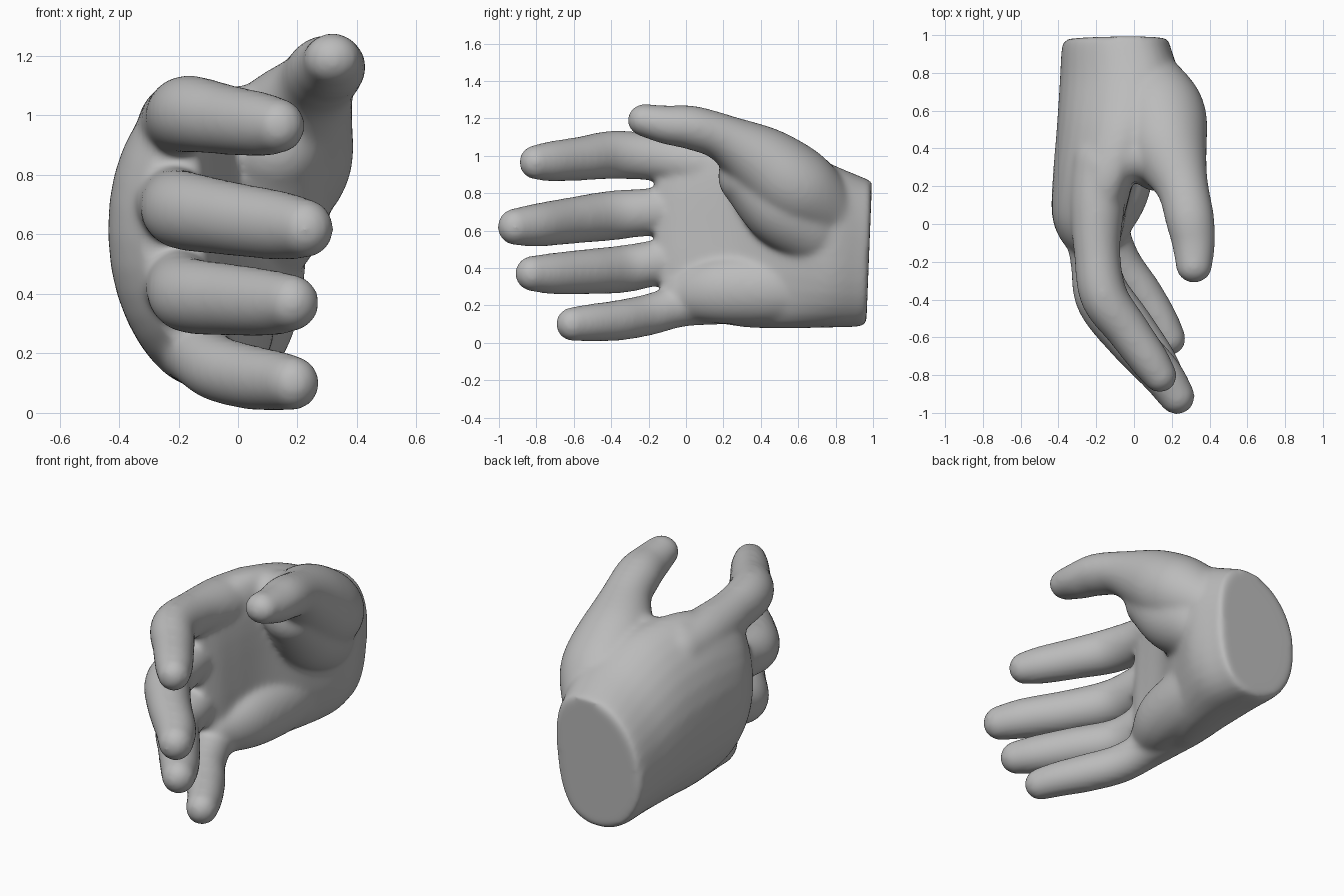
import bpy, bmesh, math
from mathutils import Vector

if "Cube" in bpy.data.objects:
    bpy.data.objects.remove(bpy.data.objects["Cube"])

skin = bpy.data.materials.new("plain grey")
skin.diffuse_color = (0.5, 0.5, 0.5, 1)
skin.use_nodes = True
skin.node_tree.nodes["Principled BSDF"].inputs["Base Color"].default_value = skin.diffuse_color
SIDES = 32


def catmull(rows, steps=8):
    """Smooth interpolation through rows of numbers."""
    rows = [Vector(r) for r in rows]
    out = []
    for i in range(len(rows) - 1):
        a, b, c, d = rows[max(i - 1, 0)], rows[i], rows[i + 1], rows[min(i + 2, len(rows) - 1)]
        for s in range(steps):
            t = s / steps
            out.append(0.5 * (2 * b + (c - a) * t + (2 * a - 5 * b + 4 * c - d) * t * t
                              + (3 * b - a - 3 * c + d) * t ** 3))
    return out + [rows[-1]]


def loft(name, rings):
    """Closed skin over a list of rings."""
    bm = bmesh.new()
    loops = [[bm.verts.new(p) for p in ring] for ring in rings]
    for a, b in zip(loops, loops[1:]):
        for i in range(SIDES):
            j = (i + 1) % SIDES
            bm.faces.new((a[i], a[j], b[j], b[i]))
    bm.faces.new(loops[0])
    bm.faces.new(loops[-1])
    bmesh.ops.recalc_face_normals(bm, faces=bm.faces)
    mesh = bpy.data.meshes.new(name)
    bm.to_mesh(mesh)
    bm.free()
    obj = bpy.data.objects.new(name, mesh)
    bpy.context.collection.objects.link(obj)
    return obj


def limb(name, points, thick=1.0):
    """Round-ended tapered tube through (x, y, z, radius) points."""
    pts = catmull([Vector(p) for p in points])
    path = [(p.xyz, p.w) for p in pts]
    first = (path[0][0] - path[1][0]).normalized()
    last = (path[-1][0] - path[-2][0]).normalized()
    p0, r0 = path[0]
    p1, r1 = path[-1]
    angles = [math.radians(a) for a in (15, 30, 45, 60, 75, 87)]
    head = [(p0 + first * r0 * math.sin(a), r0 * math.cos(a)) for a in reversed(angles)]
    tail = [(p1 + last * r1 * math.sin(a), r1 * math.cos(a)) for a in angles]
    path = head + path + tail
    rings = []
    for i, (p, r) in enumerate(path):
        t = (path[min(i + 1, len(path) - 1)][0] - path[max(i - 1, 0)][0]).normalized()
        side = t.cross(Vector((0, 0, 1))).normalized()
        up = side.cross(t)
        rings.append([p + side * r * thick * math.cos(k * math.tau / SIDES)
                      + up * r * math.sin(k * math.tau / SIDES) for k in range(SIDES)])
    return loft(name, rings)


# palm sections: y, centre x, centre z, half width, half height, lean
sections = [(0.98, -0.10, 0.48, 0.27, 0.385, 0.14),
            (0.93, -0.10, 0.485, 0.287, 0.40, 0.14),
            (0.75, -0.085, 0.52, 0.31, 0.44, 0.12),
            (0.50, -0.14, 0.575, 0.27, 0.50, 0.05),
            (0.25, -0.21, 0.60, 0.22, 0.515, 0.0),
            (0.05, -0.24, 0.60, 0.195, 0.48, -0.03),
            (-0.07, -0.235, 0.59, 0.16, 0.45, -0.05),
            (-0.165, -0.22, 0.58, 0.10, 0.40, -0.05)]
rings = []
for sec in catmull(sections, 6):
    y, cx, cz, rx, rz, lean = sec
    front = min(max((0.5 - y) / 0.6, 0), 1)
    ring = []
    for k in range(SIDES):
        a = k * math.tau / SIDES
        c, s = math.cos(a), math.sin(a)
        dx = rx * math.copysign(abs(c) ** 0.9, c)
        dz = rz * math.copysign(abs(s) ** 0.9, s)
        z = cz + dz
        x = cx + dx + lean * dz + 0.32 * (z - 0.6) ** 2   # arched back of the hand
        slant = 0.04 * (z - 0.5) * (1 - front) + 0.4 * front * max(0, 0.6 - z) ** 2
        ring.append((x, y + slant, z))
    rings.append(ring)
parts = [loft("palm", rings)]

# fingers
parts.append(limb("index_finger", [
    (-0.18, 0.32, 0.93, 0.15), (-0.195, 0.10, 0.955, 0.15), (-0.195, -0.15, 0.99, 0.127),
    (-0.16, -0.38, 1.005, 0.13), (-0.035, -0.56, 0.985, 0.118), (0.08, -0.72, 0.97, 0.108),
    (0.135, -0.80, 0.965, 0.094)], 0.97))
parts.append(limb("middle_finger", [
    (-0.26, 0.15, 0.71, 0.15), (-0.215, -0.18, 0.70, 0.128), (-0.18, -0.40, 0.68, 0.133),
    (-0.035, -0.60, 0.655, 0.125), (0.14, -0.79, 0.63, 0.116), (0.225, -0.91, 0.62, 0.10)], 0.97))
parts.append(limb("ring_finger", [
    (-0.25, 0.15, 0.45, 0.14), (-0.20, -0.13, 0.43, 0.122), (-0.165, -0.33, 0.395, 0.127),
    (-0.02, -0.53, 0.38, 0.121), (0.11, -0.71, 0.37, 0.111), (0.18, -0.82, 0.37, 0.096)], 0.97))
parts.append(limb("little_finger", [
    (-0.16, 0.25, 0.24, 0.14), (-0.135, -0.02, 0.20, 0.115), (-0.07, -0.20, 0.15, 0.111),
    (0.04, -0.36, 0.12, 0.109), (0.13, -0.50, 0.108, 0.101), (0.185, -0.605, 0.10, 0.092)], 0.97))

# thumb with its fleshy base, the web beside it, and the heel of the palm
parts.append(limb("thumb", [
    (0.05, 0.74, 0.70, 0.19), (0.13, 0.58, 0.83, 0.225), (0.18, 0.40, 0.97, 0.195),
    (0.255, 0.20, 1.095, 0.128), (0.295, 0.03, 1.15, 0.118), (0.315, -0.10, 1.165, 0.105),
    (0.318, -0.225, 1.19, 0.088)], 1.1))
parts.append(limb("thumb_base", [(0.13, 0.34, 0.89, 0.17), (0.11, 0.50, 0.74, 0.21),
                                 (0.07, 0.66, 0.62, 0.20), (0.01, 0.77, 0.53, 0.17)]))
parts.append(limb("thumb_web", [(-0.16, 0.30, 0.97, 0.13), (0.02, 0.36, 0.97, 0.13),
                                (0.19, 0.32, 1.00, 0.14)]))
parts.append(limb("palm_heel", [(-0.03, 0.75, 0.31, 0.17), (-0.04, 0.45, 0.29, 0.19),
                                (-0.07, 0.18, 0.28, 0.18), (-0.13, 0.0, 0.26, 0.14)], 0.85))

# merge the parts into one smooth skin
bpy.ops.object.select_all(action='DESELECT')
for obj in parts:
    obj.select_set(True)
hand = parts[0]
bpy.context.view_layer.objects.active = hand
bpy.ops.object.join()
hand.name = "hand"
hand.data.materials.clear()
hand.data.materials.append(skin)
remesh = hand.modifiers.new("skin", 'REMESH')
remesh.mode = 'VOXEL'
remesh.voxel_size = 0.014
remesh.use_smooth_shade = True
soften = hand.modifiers.new("soften", 'SMOOTH')
soften.factor = 0.5
soften.iterations = 22
